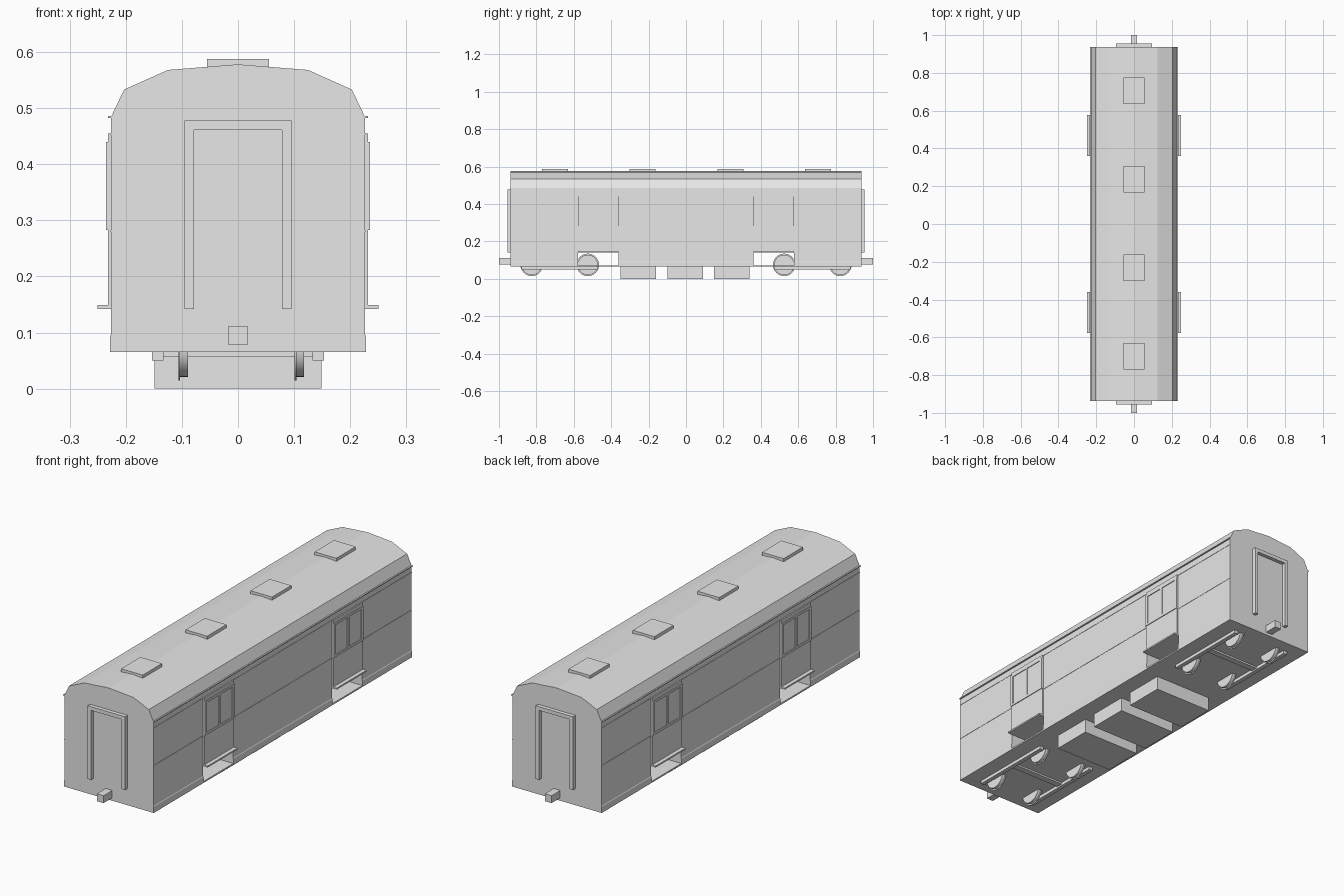
import bpy, bmesh, math
from mathutils import Matrix

old = bpy.data.objects.get("Cube")
if old:
    bpy.data.objects.remove(old, do_unlink=True)

grey = bpy.data.materials.new("light_grey")
grey.use_nodes = True
grey.diffuse_color = (0.8, 0.8, 0.8, 1)
grey.node_tree.nodes["Principled BSDF"].inputs["Base Color"].default_value = (0.8, 0.8, 0.8, 1)


def finish(bm, name):
    bmesh.ops.recalc_face_normals(bm, faces=bm.faces)
    mesh = bpy.data.meshes.new(name)
    bm.to_mesh(mesh)
    bm.free()
    mesh.materials.append(grey)
    ob = bpy.data.objects.new(name, mesh)
    bpy.context.collection.objects.link(ob)
    return ob


def box(name, x, y, z):
    """Box from three (low, high) ranges."""
    bm = bmesh.new()
    bmesh.ops.create_cube(bm, size=1)
    for v in bm.verts:
        v.co = [r[0] if c < 0 else r[1] for c, r in zip(v.co, (x, y, z))]
    return finish(bm, name)


def side(s, a, b):
    """Range a..b mirrored to side s."""
    return tuple(sorted((s * a, s * b)))


# Carriage body: half profile mirrored, extruded along y
half = [(0.228, 0.065), (0.228, 0.093), (0.226, 0.097), (0.226, 0.485),
        (0.203, 0.533), (0.125, 0.568)]
profile = half + [(0, 0.578)] + [(-x, z) for x, z in reversed(half)]
bm = bmesh.new()
face = bm.faces.new([bm.verts.new((x, -0.937, z)) for x, z in profile])
ext = bmesh.ops.extrude_face_region(bm, geom=[face])
bmesh.ops.translate(bm, vec=(0, 1.874, 0),
                    verts=[g for g in ext["geom"] if isinstance(g, bmesh.types.BMVert)])
body = finish(bm, "carriage_body")

# Open step wells running across the body under the doors
for s in (-1, 1):
    cutter = box("step_well_cutter", (-0.4, 0.4), side(s, 0.36, 0.577), (0.072, 0.142))
    cutter.hide_render = True
    cutter.hide_viewport = True
    cutter.display_type = 'WIRE'
    mod = body.modifiers.new("step_well", 'BOOLEAN')
    mod.operation = 'DIFFERENCE'
    mod.solver = 'EXACT'
    mod.object = cutter

for sx in (-1, 1):
    # Rain gutter along the eaves
    box("rain_gutter", side(sx, 0.22, 0.232), (-0.937, 0.937), (0.482, 0.486))

    # Thin belt mouldings between doors and ends
    for lo, hi in ((-0.937, -0.577), (-0.36, 0.36), (0.577, 0.937)):
        for z in (0.279, 0.452):
            box("belt_moulding", side(sx, 0.22, 0.2275), (lo, hi), (z, z + 0.003))

    for sy in (-1, 1):
        # Side door with two framed windows and a step
        box("side_door", side(sx, 0.21, 0.232), side(sy, 0.36, 0.575), (0.148, 0.455))
        for a, b in ((0.36, 0.374), (0.461, 0.474), (0.561, 0.575)):
            box("window_post", side(sx, 0.22, 0.2355), side(sy, a, b), (0.283, 0.44))
        for z in (0.283, 0.43):
            box("window_rail", side(sx, 0.22, 0.2355), side(sy, 0.36, 0.575), (z, z + 0.01))
        box("door_step", side(sx, 0.215, 0.25), side(sy, 0.36, 0.577), (0.142, 0.149))

        # Bogie side bar
        box("bogie_side_bar", side(sx, 0.133, 0.153), side(sy, 0.47, 0.88), (0.05, 0.068))

for sy in (-1, 1):
    # End doorway frame and coupler
    for sx in (-1, 1):
        box("end_frame_post", side(sx, 0.078, 0.095), side(sy, 0.93, 0.955), (0.142, 0.478))
    box("end_frame_header", (-0.078, 0.078), side(sy, 0.93, 0.955), (0.461, 0.478))
    box("coupler", (-0.017, 0.017), side(sy, 0.92, 1.0), (0.078, 0.112))
    box("bogie_cross_bar", (-0.135, 0.135), side(sy, 0.66, 0.69), (0.057, 0.068))

# Roof vents
for y in (-0.7, -0.232, 0.238, 0.705):
    box("roof_vent", (-0.055, 0.055), (y - 0.07, y + 0.07), (0.56, 0.588))

# Underfloor equipment boxes
for y in (-0.255, -0.005, 0.245):
    box("equipment_box", (-0.149, 0.149), (y - 0.095, y + 0.095), (0, 0.07))


# Wheels: tread disc with a wider flange
def wheel(x, y):
    bm = bmesh.new()
    for radius, lo, hi in ((0.06, x, x + 0.003), (0.054, x + 0.003, x + 0.017)):
        turn = (Matrix.Translation(((lo + hi) / 2, y, 0.075))
                @ Matrix.Rotation(math.pi / 2, 4, 'Y'))
        bmesh.ops.create_cone(bm, cap_ends=True, segments=32, radius1=radius,
                              radius2=radius, depth=hi - lo, matrix=turn)
    ob = finish(bm, "wheel")
    bpy.ops.object.select_all(action='DESELECT')
    ob.select_set(True)
    bpy.context.view_layer.objects.active = ob
    bpy.ops.object.shade_smooth_by_angle(angle=math.radians(30))


for y in (-0.825, -0.525, 0.525, 0.825):
    wheel(-0.106, y)
    wheel(0.101, y)
